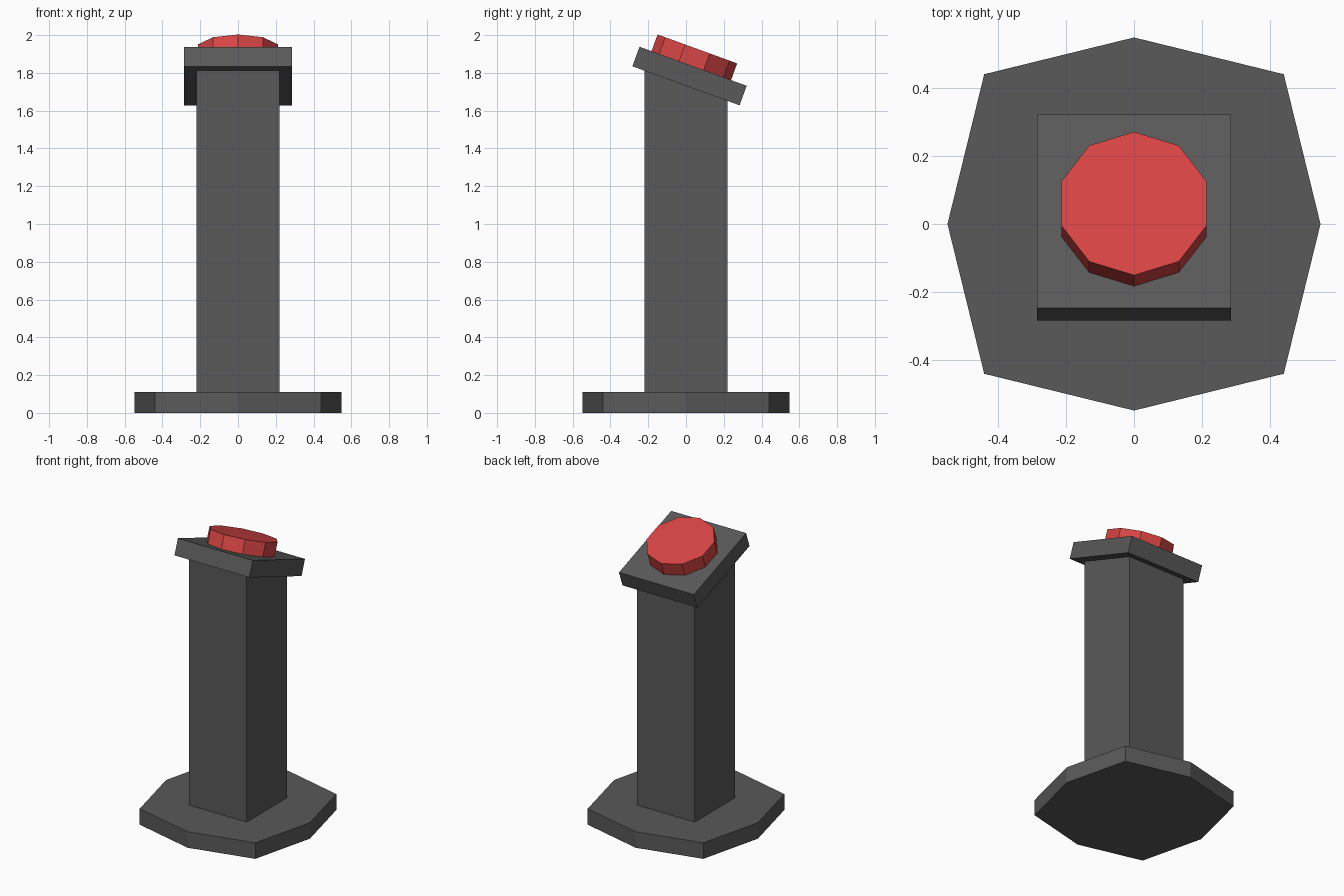
import bpy, math
from mathutils import Matrix, Vector

if "Cube" in bpy.data.objects:
    bpy.data.objects.remove(bpy.data.objects["Cube"])

TILT = math.radians(20)


def material(name, color):
    m = bpy.data.materials.new(name)
    m.diffuse_color = (*color, 1)
    m.use_nodes = True
    m.node_tree.nodes["Principled BSDF"].inputs["Base Color"].default_value = m.diffuse_color
    return m


grey = material("dark grey", (0.1, 0.1, 0.1))
red = material("button red", (0.68, 0.058, 0.058))


def prism(name, outline, z0, z1, mat, matrix=Matrix()):
    """Extrude an outline; z1 may be a function of (x, y) for a slanted top."""
    top = z1 if callable(z1) else (lambda x, y: z1)
    n = len(outline)
    verts = [matrix @ Vector((x, y, z0)) for x, y in outline]
    verts += [matrix @ Vector((x, y, top(x, y))) for x, y in outline]
    faces = [list(range(n))[::-1], list(range(n, 2 * n))]
    faces += [(i, (i + 1) % n, (i + 1) % n + n, i + n) for i in range(n)]
    mesh = bpy.data.meshes.new(name)
    mesh.from_pydata(verts, [], faces)
    mesh.materials.append(mat)
    obj = bpy.data.objects.new(name, mesh)
    bpy.context.collection.objects.link(obj)
    return obj


def ring(n, radii):
    return [(radii[i % len(radii)] * math.sin(-2 * math.pi * i / n),
             radii[i % len(radii)] * math.cos(2 * math.pi * i / n)) for i in range(n)]


def rect(w, d):
    return [(-w, -d), (w, -d), (w, d), (-w, d)]


# Foot: octagon with the diagonal corners pushed out
prism("base", ring(8, (0.548, 0.44 * math.sqrt(2))), 0, 0.11, grey)

# Column with a top slanted to meet the tilted plate
prism("column", rect(0.22, 0.22), 0.1,
      lambda x, y: 1.75 - y * math.tan(TILT), grey)

# Tilted plate and button share one slanted frame on the plate's top face
frame = Matrix.Translation((0, 0.0375, 1.835)) @ Matrix.Rotation(-TILT, 4, 'X')
prism("top_plate", rect(0.285, 0.302), -0.11, 0, grey, frame)
prism("button", ring(10, (0.224,)), -0.005, 0.094, red,
      frame @ Matrix.Translation((0, -0.01, 0)))
